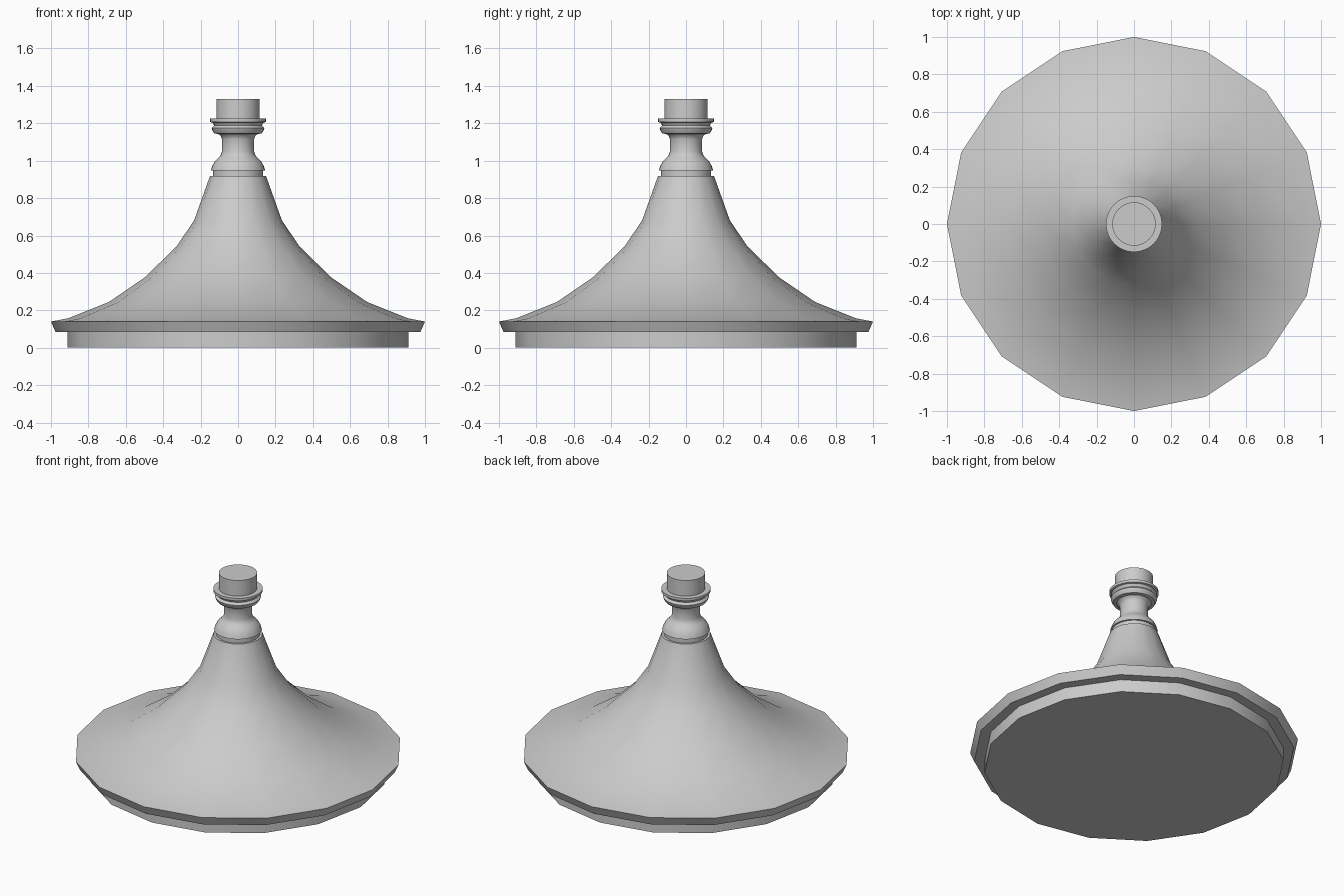
import bpy
import bmesh
import math

cube = bpy.data.objects.get("Cube")
if cube:
    bpy.data.objects.remove(cube, do_unlink=True)

# One plain grey for the whole model
grey = bpy.data.materials.new("plain_grey")
grey.use_nodes = True
colour = (0.6, 0.6, 0.6, 1.0)
grey.diffuse_color = colour
grey.node_tree.nodes["Principled BSDF"].inputs["Base Color"].default_value = colour


def lathe(name, profile, sides):
    """Spin a (radius, height) profile around z and cap both ends."""
    bm = bmesh.new()
    rings = []
    for r, z in profile:
        rings.append([bm.verts.new((r * math.cos(math.tau * i / sides),
                                    r * math.sin(math.tau * i / sides), z))
                      for i in range(sides)])
    for low, high in zip(rings, rings[1:]):
        for i in range(sides):
            j = (i + 1) % sides
            bm.faces.new((low[i], low[j], high[j], high[i]))
    bm.faces.new(rings[0][::-1])
    bm.faces.new(rings[-1])
    mesh = bpy.data.meshes.new(name)
    bm.to_mesh(mesh)
    bm.free()
    mesh.materials.append(grey)
    obj = bpy.data.objects.new(name, mesh)
    bpy.context.collection.objects.link(obj)
    bpy.ops.object.select_all(action='DESELECT')
    obj.select_set(True)
    bpy.context.view_layer.objects.active = obj
    bpy.ops.object.shade_smooth_by_angle(angle=math.radians(32))
    return obj


# Plinth under the overhanging rim
lathe("base_plinth", [(0.912, 0.0), (0.912, 0.085)], 16)

# Rim and concave flared body
lathe("flared_body", [(0.975, 0.083), (1.0, 0.14), (0.91, 0.157), (0.69, 0.245),
                      (0.50, 0.375), (0.33, 0.54), (0.235, 0.68), (0.15, 0.918)], 16)

# Collar between the body and the neck
lathe("neck_collar", [(0.134, 0.91), (0.134, 0.95)], 32)

# Bell-shaped foot running into the slim neck
lathe("neck", [(0.145, 0.948), (0.138, 0.97), (0.125, 0.995), (0.105, 1.015),
               (0.092, 1.03), (0.086, 1.048), (0.086, 1.115), (0.092, 1.132),
               (0.108, 1.145)], 32)

# Moulded ring above the neck
lathe("moulded_ring", [(0.11, 1.143), (0.127, 1.146), (0.135, 1.158), (0.141, 1.174),
                       (0.128, 1.188), (0.132, 1.198), (0.14, 1.207)], 32)

# Flat flange and end plug
lathe("flange", [(0.143, 1.205), (0.15, 1.208), (0.15, 1.225)], 32)
lathe("end_plug", [(0.116, 1.22), (0.116, 1.329)], 32)
